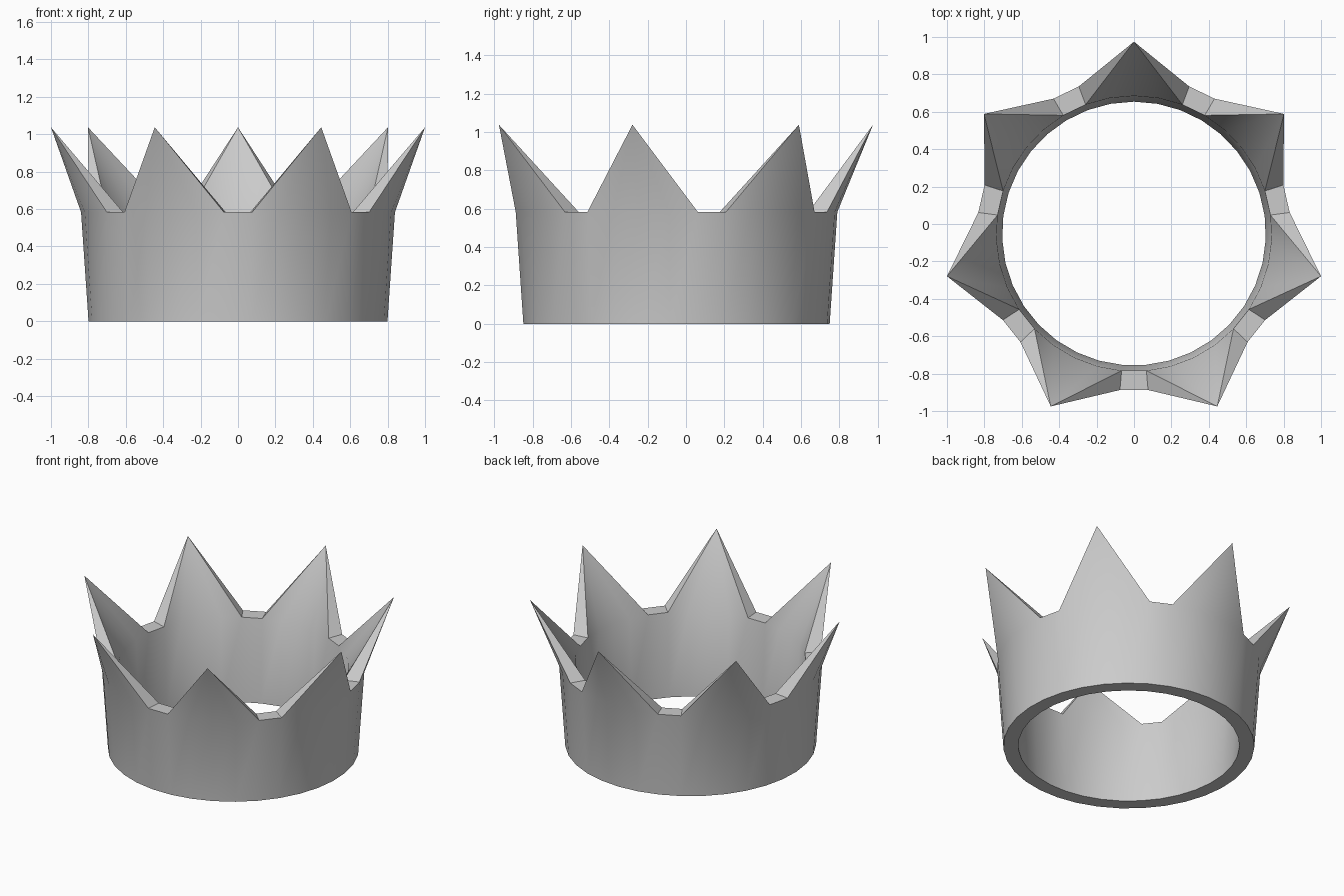
import bpy, bmesh
from math import sin, cos, pi, radians

if "Cube" in bpy.data.objects:
    bpy.data.objects.remove(bpy.data.objects["Cube"])

POINTS, PER = 7, 5            # seven points, five wall segments for each
N = POINTS * PER
CY = -0.051                   # ring axis offset so the bounds are centred
RIM_Z, TIP_Z, TIP_R = 0.583, 1.037, 1.0257

bm = bmesh.new()


def vert(r, i, z):
    a = pi / 2 + 2 * pi * i / N
    return bm.verts.new((r * cos(a), CY + r * sin(a), z))


def ring(r, z):
    return [vert(r, i, z) for i in range(N)]


# flared band: outer and inner walls plus the flat underside
out_lo, out_hi = ring(0.80, 0), ring(0.84, RIM_Z)
in_lo, in_hi = ring(0.705, 0), ring(0.736, RIM_Z)
for i in range(N):
    j = (i + 1) % N
    bm.faces.new((out_lo[i], out_lo[j], out_hi[j], out_hi[i]))
    bm.faces.new((in_lo[j], in_lo[i], in_hi[i], in_hi[j]))
    bm.faces.new((out_lo[j], out_lo[i], in_lo[i], in_lo[j]))

# outward leaning points, with a flat notch after each one
for k in range(POINTS):
    c = k * PER
    tip = vert(TIP_R, c, TIP_Z)
    for s in range(-2, 2):
        a, b = (c + s) % N, (c + s + 1) % N
        bm.faces.new((out_hi[a], out_hi[b], tip))
        bm.faces.new((in_hi[b], in_hi[a], tip))
    l, r = (c - 2) % N, (c + 2) % N
    bm.faces.new((in_hi[l], out_hi[l], tip))
    bm.faces.new((out_hi[r], in_hi[r], tip))
    n = (r + 1) % N
    bm.faces.new((out_hi[r], out_hi[n], in_hi[n], in_hi[r]))

bmesh.ops.recalc_face_normals(bm, faces=bm.faces)
mesh = bpy.data.meshes.new("crown")
bm.to_mesh(mesh)
bm.free()
crown = bpy.data.objects.new("crown", mesh)
bpy.context.collection.objects.link(crown)

# smooth walls, crisp edges on points and rims
bpy.context.view_layer.objects.active = crown
crown.select_set(True)
bpy.ops.object.shade_smooth_by_angle(angle=radians(30))
